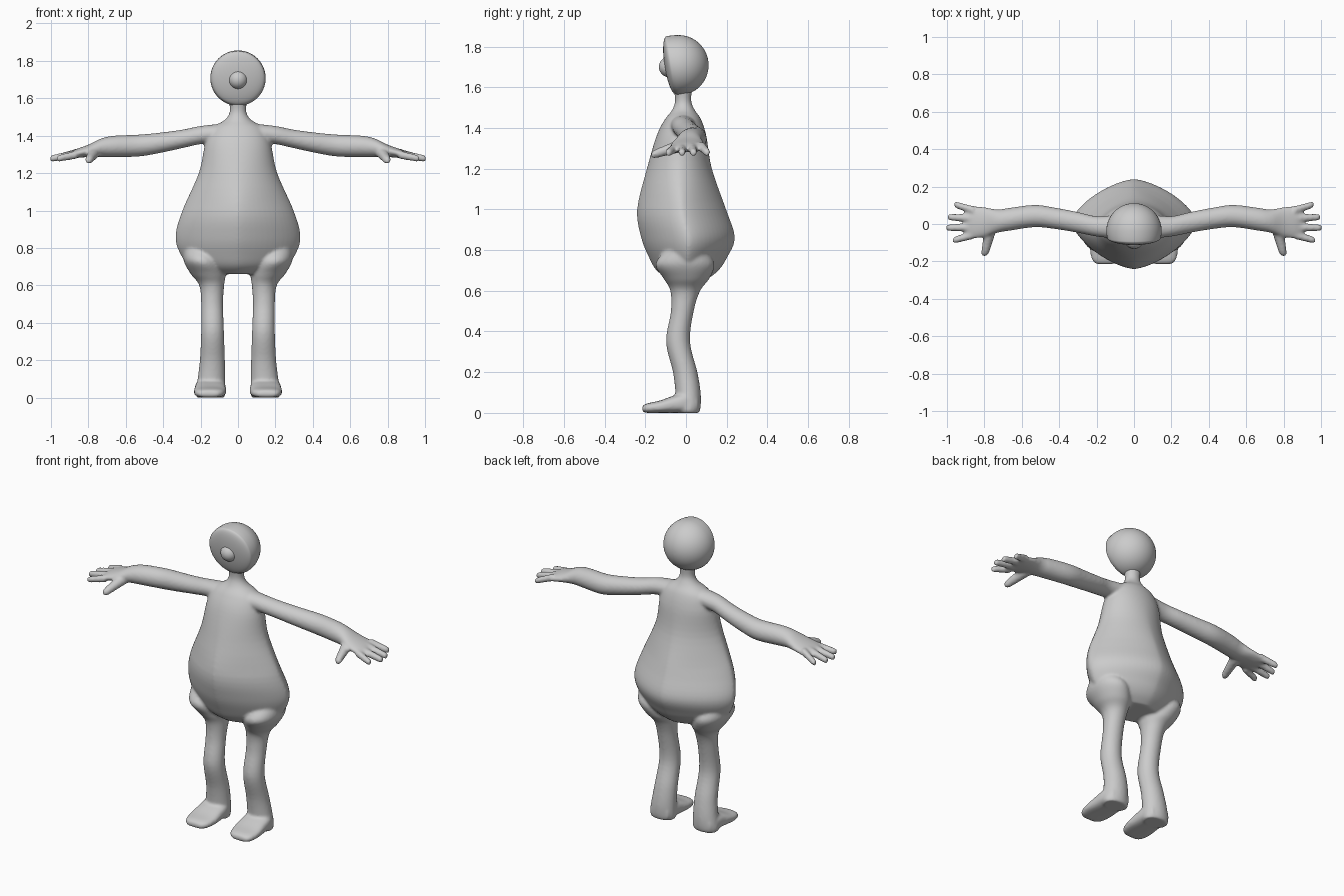
import bpy, bmesh, math
from mathutils import Vector

cube = bpy.data.objects.get("Cube")
if cube:
    bpy.data.objects.remove(cube, do_unlink=True)

grey = bpy.data.materials.new("plain grey")
grey.use_nodes = True
tone = (0.6, 0.6, 0.6, 1)
grey.diffuse_color = tone
grey.node_tree.nodes["Principled BSDF"].inputs["Base Color"].default_value = tone


def smooth_rows(rows, steps):
    """Catmull-Rom interpolation through the section rows."""
    if steps < 2:
        return rows
    result = []
    last = len(rows) - 1
    for i in range(last):
        neighbours = (rows[max(i - 1, 0)], rows[i], rows[i + 1], rows[min(i + 2, last)])
        for k in range(steps):
            t = k / steps
            result.append([
                b + t * ((c - a) / 2 + t * (a - 2.5 * b + 2 * c - d / 2
                                            + t * (1.5 * (b - c) + (d - a) / 2)))
                for a, b, c, d in zip(*neighbours)])
    return result + [rows[last]]


def loft(bm, axis, rows, power=lambda t: 2, steps=5, sides=40, flip=1):
    """Skin rows of (position, u min, u max, v min, v max) along an axis."""
    rings = []
    for t, u0, u1, v0, v1 in smooth_rows(rows, steps):
        ring = []
        for k in range(sides):
            angle = math.tau * k / sides
            c, s = math.cos(angle), math.sin(angle)
            e = 2 / power(t)
            u = (u0 + u1) / 2 + (u1 - u0) / 2 * math.copysign(abs(c) ** e, c)
            v = (v0 + v1) / 2 + (v1 - v0) / 2 * math.copysign(abs(s) ** e, s)
            x, y, z = {"x": (t, u, v), "y": (u, t, v), "z": (u, v, t)}[axis]
            ring.append(bm.verts.new((x * flip, y, z)))
        rings.append(ring)
    for low, high in zip(rings, rings[1:]):
        for k in range(sides):
            n = (k + 1) % sides
            bm.faces.new((low[k], low[n], high[n], high[k]))
    bm.faces.new(rings[0])
    bm.faces.new(rings[-1])


def finger(bm, axis, root, tip, thick, thin, flip):
    """Tapered round-ended digit between two points."""
    root, tip = Vector(root), Vector(tip)
    rows = []
    for share, size in ((0, 1), (0.5, 0.5), (0.88, 0.1), (1, -0.8)):
        p = root.lerp(tip, share)
        r = max(thin + (thick - thin) * size, thin * 0.5)
        t, u, v = (p.x, p.y, p.z) if axis == "x" else (p.y, p.x, p.z)
        rows.append((t, u - r, u + r, v - r, v + r))
    loft(bm, axis, rows, sides=16, flip=flip)


def finish(bm, name):
    bmesh.ops.recalc_face_normals(bm, faces=bm.faces)
    mesh = bpy.data.meshes.new(name)
    bm.to_mesh(mesh)
    bm.free()
    mesh.materials.append(grey)
    obj = bpy.data.objects.new(name, mesh)
    bpy.context.collection.objects.link(obj)
    return obj


# Pear-shaped torso and neck: height, half width, front, back
torso = [
    (.66, .17, -.09, .11), (.70, .25, -.145, .16), (.76, .305, -.18, .2),
    (.86, .335, -.22, .24), (1, .298, -.24, .197), (1.2, .21, -.192, .127),
    (1.36, .175, -.145, .1), (1.44, .14, -.105, .075), (1.485, .07, -.07, .045),
    (1.53, .044, -.054, .026), (1.59, .05, -.06, .03)]

# Leg from hip to heel
leg = [
    (.8, .11, .29, -.1, .1), (.73, .09, .29, -.15, .14), (.66, .068, .252, -.11, .115),
    (.6, .074, .207, -.077, .07), (.5, .08, .197, -.074, .038),
    (.35, .075, .197, -.098, .02), (.2, .07, .204, -.064, .056),
    (.1, .068, .216, -.052, .072), (.03, .067, .227, -.05, .072),
    (0, .072, .222, -.04, .064)]

# Foot from heel to toe
foot = [
    (.06, .085, .205, 0, .08), (0, .067, .227, 0, .1), (-.06, .064, .232, 0, .085),
    (-.13, .064, .236, 0, .06), (-.19, .08, .225, 0, .047), (-.215, .11, .2, .005, .035)]

# Arm from shoulder to palm
arm = [
    (.08, -.08, .05, 1.37, 1.465), (.2, -.067, .042, 1.355, 1.452),
    (.3, -.047, .064, 1.333, 1.432), (.42, -.027, .087, 1.307, 1.416),
    (.53, -.017, .102, 1.289, 1.406), (.66, -.035, .087, 1.286, 1.4),
    (.73, -.047, .078, 1.286, 1.386), (.8, -.07, .09, 1.286, 1.352),
    (.87, -.077, .097, 1.281, 1.327), (.9, -.06, .08, 1.285, 1.31)]

# Root and tip of each finger, seen from above
fingers = [((.86, .073), (.96, .105)), ((.86, .03), (.995, .037)),
           ((.86, -.018), (1.005, -.02)), ((.86, -.058), (.968, -.088))]

body_mesh = bmesh.new()
loft(body_mesh, "z", [(z, -w, w, f, b) for z, w, f, b in torso],
     power=lambda z: 1.5 + 0.5 * min(max((z - 1.05) / 0.3, 0), 1), sides=64)
for side in (1, -1):
    loft(body_mesh, "z", leg, flip=side)
    loft(body_mesh, "y", foot, power=lambda y: 2.8, flip=side)
    loft(body_mesh, "x", arm, flip=side)
    for root, tip in fingers:
        finger(body_mesh, "x", (*root, 1.305 + 0.1 * root[1]), (*tip, 1.277),
               0.023, 0.018, side)
    finger(body_mesh, "y", (.765, -.02, 1.315), (.8, -.172, 1.266), 0.034, 0.02, side)
body = finish(body_mesh, "body")

# Blend the overlapping limbs into one soft skin
skin = body.modifiers.new("skin", "REMESH")
skin.mode = "VOXEL"
skin.voxel_size = 0.008
skin.use_smooth_shade = True
soften = body.modifiers.new("soften", "SMOOTH")
soften.factor = 0.5
soften.iterations = 7

# Head: round back, sharp tilted rim and a shallow domed face
centre_z, radius, middle = 1.708, 0.148, -0.037
outline = []
for k in range(1, 25):
    a = math.pi / 2 * k / 24
    outline.append((middle + radius * math.cos(a), radius * math.sin(a)))
outline += [(-.055, .147), (-.072, .143)]
for k in range(1, 12):
    a = math.pi / 2 * k / 12
    outline.append((-.072 - .034 * math.sin(a), .143 * math.cos(a)))
head_mesh = bmesh.new()
loft(head_mesh, "y", [(y, -r, r, centre_z - r, centre_z + r) for y, r in outline],
     steps=1, sides=64)
for v in head_mesh.verts:
    lean = min(max((middle - v.co.y) / 0.035, 0), 1)
    v.co.y -= (v.co.z - centre_z) * 0.15 * lean
head = finish(head_mesh, "head")

# Round nose in the middle of the face
nose_mesh = bmesh.new()
bmesh.ops.create_uvsphere(nose_mesh, u_segments=32, v_segments=20, radius=0.051)
bmesh.ops.translate(nose_mesh, verts=nose_mesh.verts, vec=(0, -.082, 1.7))
nose = finish(nose_mesh, "nose")

bpy.ops.object.select_all(action="DESELECT")
for obj in (head, nose):
    obj.select_set(True)
bpy.context.view_layer.objects.active = head
bpy.ops.object.shade_smooth_by_angle(angle=math.radians(35))
